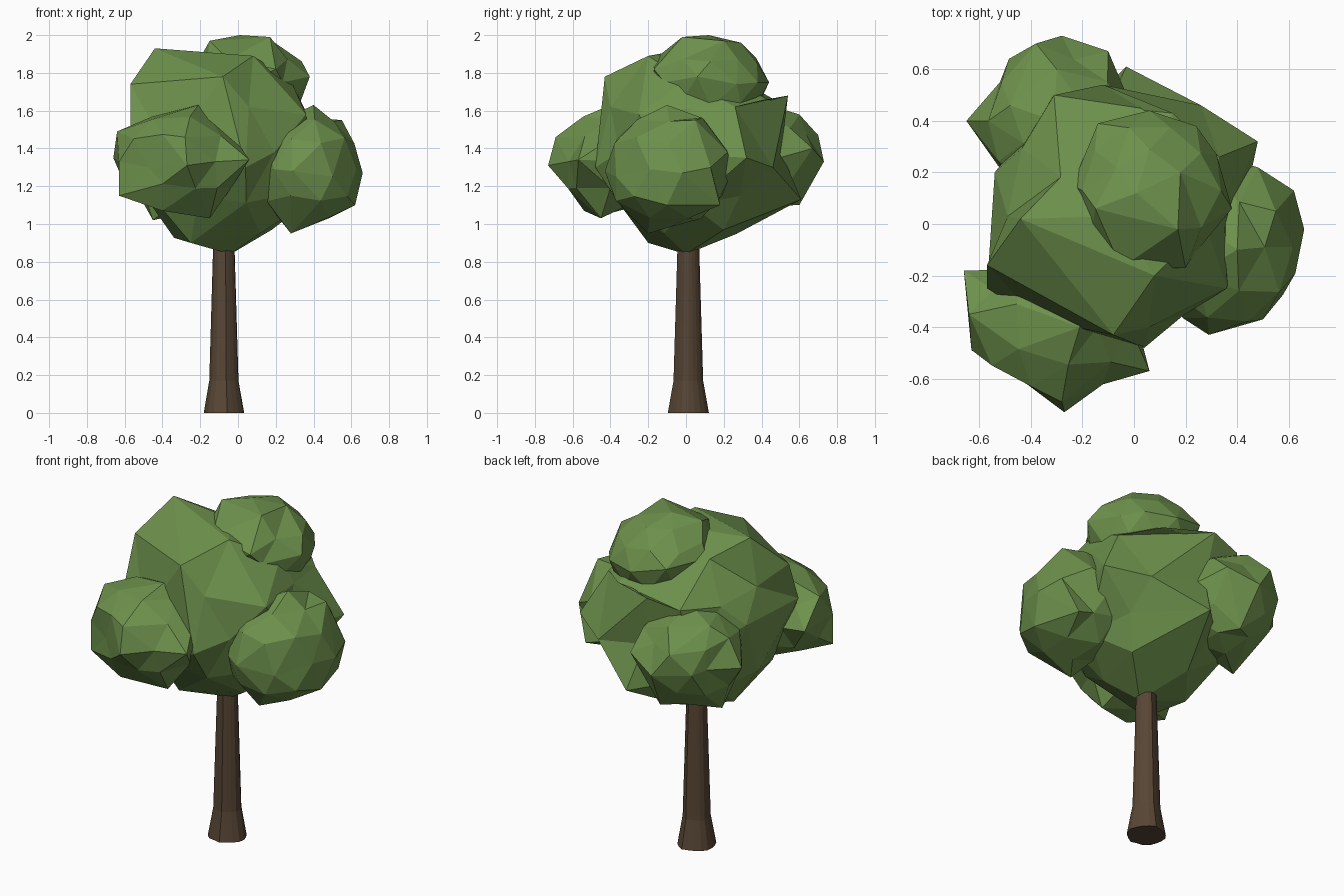
import bpy, bmesh, math, random
from mathutils import Vector

random.seed(4)
default_cube = bpy.data.objects.get("Cube")
if default_cube:
    bpy.data.objects.remove(default_cube, do_unlink=True)


def make_material(name, colour):
    material = bpy.data.materials.new(name)
    material.use_nodes = True
    rgba = (*colour, 1)
    material.diffuse_color = rgba
    material.node_tree.nodes["Principled BSDF"].inputs["Base Color"].default_value = rgba
    return material


leaf_green = make_material("leaf green", (0.155, 0.285, 0.073))
bark_brown = make_material("bark brown", (0.095, 0.06, 0.035))


def add_object(name, bm, material):
    bmesh.ops.recalc_face_normals(bm, faces=bm.faces)
    mesh = bpy.data.meshes.new(name)
    bm.to_mesh(mesh)
    bm.free()
    mesh.materials.append(material)
    tree_part = bpy.data.objects.new(name, mesh)
    bpy.context.collection.objects.link(tree_part)
    return tree_part


def leaf_clump(name, centre, radii, corners, roughness=0.04):
    """Faceted ball with slightly uneven vertices and a few pulled-out corners."""
    bm = bmesh.new()
    bmesh.ops.create_icosphere(bm, subdivisions=2, radius=1)
    centre, radii = Vector(centre), Vector(radii)
    for vert in bm.verts:
        swell = 1 + random.uniform(-roughness, roughness)
        vert.co = centre + vert.co * radii * swell
    # Each corner takes the free vertex that lies most nearly in its direction
    free = {vert: (vert.co - centre).normalized() for vert in bm.verts}
    for corner in map(Vector, corners):
        direction = (corner - centre).normalized()
        nearest = max(free, key=lambda vert: free[vert].dot(direction))
        nearest.co = corner
        del free[nearest]
    return add_object(name, bm, leaf_green)


# Central mass of leaves, with a low skirt of corners at the back
leaf_clump("main_canopy", (-0.08, 0.03, 1.38), (0.48, 0.49, 0.52), [
    (-0.04, 0, 0.84), (-0.57, -0.16, 1.74), (-0.44, 0.02, 1.93),
    (-0.08, -0.43, 1.78), (0.08, -0.2, 1.89), (0.36, -0.25, 1.58),
    (-0.03, 0.61, 1.13), (0.26, 0.46, 1.3), (0.48, 0.32, 1.35),
    (-0.54, 0.2, 1.5), (0.33, 0.26, 1.62), (-0.31, 0.5, 1.64),
    (-0.12, 0.54, 1.68), (0.15, 0.43, 1.66), (0.04, -0.48, 1.3),
    (-0.57, -0.25, 1.5), (0.28, 0, 1.76), (0.18, 0.2, 0.97),
    (-0.25, -0.2, 0.9)])

# Smaller clumps around it
leaf_clump("front_clump", (-0.31, -0.4, 1.33), (0.33, 0.28, 0.27), [
    (-0.66, -0.18, 1.35), (-0.63, -0.49, 1.15), (-0.27, -0.73, 1.31),
    (0.06, -0.57, 1.34), (-0.64, -0.35, 1.49), (-0.21, -0.4, 1.63),
    (-0.15, -0.45, 1.03), (-0.28, -0.69, 1.46), (-0.47, -0.58, 1.3),
    (-0.11, -0.58, 1.19), (-0.4, -0.54, 1.07)])

leaf_clump("left_clump", (0.36, -0.09, 1.29), (0.29, 0.34, 0.31), [
    (0.66, -0.02, 1.27), (0.62, -0.1, 1.1), (0.55, 0.05, 1.55),
    (0.4, -0.1, 1.63), (0.28, -0.2, 0.95), (0.5, -0.37, 1.25),
    (0.29, -0.43, 1.28), (0.48, 0.22, 1.38), (0.62, 0.13, 1.3),
    (0.54, 0.18, 1.1)])

leaf_clump("back_clump", (-0.31, 0.4, 1.35), (0.29, 0.29, 0.29), [
    (-0.65, 0.4, 1.35), (-0.38, 0.7, 1.47), (-0.28, 0.73, 1.33),
    (-0.1, 0.67, 1.4), (-0.25, 0.6, 1.1), (-0.45, 0.3, 1.02),
    (-0.52, 0.55, 1.36), (-0.3, 0.6, 1.58), (-0.48, 0.46, 1.58)])

leaf_clump("top_clump", (0.06, 0.13, 1.75), (0.3, 0.3, 0.24), [
    (0.01, 0.12, 2), (0.17, -0.02, 1.99), (-0.15, 0.06, 1.97),
    (0.18, 0.2, 1.97), (0.06, 0.29, 1.96), (0.38, 0.06, 1.78),
    (0.06, 0.44, 1.75), (-0.14, 0.39, 1.8), (-0.24, 0.15, 1.8),
    (-0.05, -0.17, 1.87), (0.2, -0.17, 1.82), (0.32, 0.27, 1.74)])

# Fluted trunk with a flared foot, running up into the leaves
SIDES = 18
bm = bmesh.new()
flutes = [random.uniform(0.92, 1.03) for _ in range(SIDES)]
rings = []
for height, radius in ((0, 0.108), (0.17, 0.078), (0.85, 0.058), (1.15, 0.05)):
    ring = []
    for side, flute in enumerate(flutes):
        angle = math.tau * side / SIDES
        ring.append(bm.verts.new((-0.076 + radius * flute * math.cos(angle),
                                  0.012 + radius * flute * math.sin(angle), height)))
    rings.append(ring)
for low, high in zip(rings, rings[1:]):
    for side in range(SIDES):
        following = (side + 1) % SIDES
        bm.faces.new((low[side], low[following], high[following], high[side]))
bm.faces.new(rings[0])
bm.faces.new(rings[-1])
add_object("trunk", bm, bark_brown)
